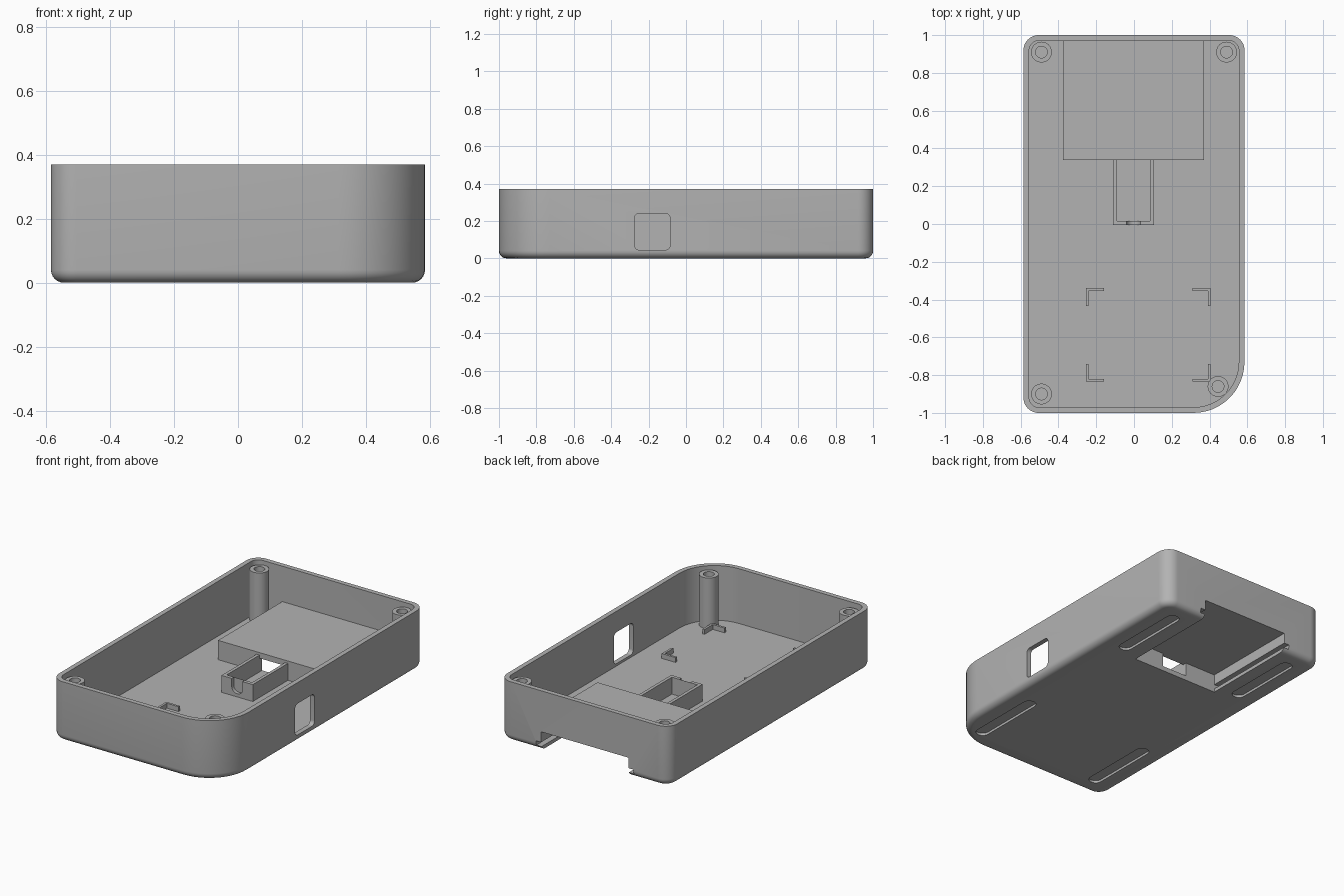
import bpy, bmesh, math
from mathutils import Matrix

cube = bpy.data.objects.get("Cube")
if cube:
    bpy.data.objects.remove(cube, do_unlink=True)

grey = bpy.data.materials.new("plain grey plastic")
grey.use_nodes = True
colour = (0.45, 0.45, 0.45, 1)
grey.diffuse_color = colour
grey.node_tree.nodes["Principled BSDF"].inputs["Base Color"].default_value = colour

HEIGHT, FLOOR = 0.37, 0.03


def rounded(x0, x1, y0, y1, radii, steps=12):
    """Rounded rectangle outline; radii run from back-right anticlockwise."""
    corners = [(x1, y1, -1, -1), (x0, y1, 1, -1), (x0, y0, 1, 1), (x1, y0, -1, 1)]
    pts = []
    for i, ((x, y, sx, sy), r) in enumerate(zip(corners, radii)):
        for k in range(steps + 1):
            a = math.pi / 2 * (i + k / steps)
            pts.append((x + sx * r + r * math.cos(a), y + sy * r + r * math.sin(a)))
    return pts


def prism(name, pts, z0, z1, fillet=0, matrix=None):
    """Extrude an outline upwards, optionally filleting its bottom rim."""
    bm = bmesh.new()
    base = bm.faces.new([bm.verts.new((x, y, z0)) for x, y in pts])
    rim = list(base.edges)
    out = bmesh.ops.extrude_face_region(bm, geom=[base], use_keep_orig=True)
    for v in out["geom"]:
        if isinstance(v, bmesh.types.BMVert):
            v.co.z = z1
    bmesh.ops.recalc_face_normals(bm, faces=bm.faces)
    if fillet:
        bmesh.ops.bevel(bm, geom=rim, offset=fillet, segments=6, profile=0.5,
                        affect='EDGES', clamp_overlap=True)
    if matrix:
        bm.transform(matrix)
    mesh = bpy.data.meshes.new(name)
    bm.to_mesh(mesh)
    bm.free()
    mesh.materials.append(grey)
    obj = bpy.data.objects.new(name, mesh)
    bpy.context.collection.objects.link(obj)
    return obj


def block(name, x0, x1, y0, y1, z0, z1):
    return prism(name, [(x0, y0), (x1, y0), (x1, y1), (x0, y1)], z0, z1)


def circle(x, y, r, n=32):
    return [(x + r * math.cos(2 * math.pi * k / n), y + r * math.sin(2 * math.pi * k / n))
            for k in range(n)]


def combine(obj, tool, operation='DIFFERENCE'):
    mod = obj.modifiers.new("bool", 'BOOLEAN')
    mod.operation, mod.object, mod.solver = operation, tool, 'EXACT'
    bpy.context.view_layer.objects.active = obj
    bpy.ops.object.modifier_apply(modifier=mod.name)
    bpy.data.objects.remove(tool, do_unlink=True)


# Open tray with one large rounded front corner
housing = prism("housing", rounded(-0.585, 0.585, -1, 1, (0.08, 0.08, 0.08, 0.27)),
                0, HEIGHT, fillet=0.04)
combine(housing, prism("cavity", rounded(-0.555, 0.555, -0.97, 0.97, (0.05, 0.05, 0.05, 0.24)),
                       FLOOR, 1))

# Raised battery bay at the back, hollow from below and open through the back wall
combine(housing, block("battery_bay", -0.375, 0.37, 0.34, 0.985, 0.015, 0.15), 'UNION')
combine(housing, block("bay_recess", -0.305, 0.295, 0.365, 1.1, -0.1, 0.115))
combine(housing, block("cover_groove", -0.34, 0.33, 0.365, 1.1, 0.022, 0.05))

# Latch channel in front of the bay
combine(housing, block("latch_channel", -0.11, 0.105, -0.005, 0.35, 0.02, 0.135), 'UNION')
combine(housing, block("channel_hollow", -0.09, 0.085, 0.017, 0.34, FLOOR, 0.3))
combine(housing, block("bay_opening", -0.09, 0.085, 0.3, 0.4, FLOOR, 0.115))

# Upright outlines are drawn flat, then stood up facing the front or the side
stand_front = Matrix.Rotation(math.pi / 2, 4, 'X')
stand_side = Matrix.Rotation(math.pi / 2, 4, 'Z') @ stand_front
combine(housing, prism("latch_slot", rounded(-0.04, 0.035, 0.05, 0.3, (0, 0, 0.037, 0.037)),
                       -0.016, 0.05, matrix=stand_front))
combine(housing, prism("side_window", rounded(-0.275, -0.085, 0.045, 0.24, [0.025] * 4),
                       0.5, 0.7, matrix=stand_side))

# Shallow slots for the feet on the underside
for x in (-0.43, 0.43):
    for y in (-0.65, 0.65):
        combine(housing, prism("foot_slot", rounded(x - 0.04, x + 0.04, y - 0.25, y + 0.25,
                                                    [0.0399] * 4), -0.1, 0.015))

parts = [housing]

# Hollow screw posts in the four corners
for label, x, y in (("back_right", -0.49, 0.91), ("back_left", 0.49, 0.91),
                    ("front_right", -0.49, -0.9), ("front_left", 0.445, -0.86)):
    post = prism(label + "_screw_post", circle(x, y, 0.055), 0.02, 0.345)
    combine(post, prism("screw_hole", circle(x, y, 0.031), 0.1, 1))
    parts.append(post)

# Low L-shaped brackets that locate a circuit board
for x, sx in ((-0.255, 1), (0.405, -1)):
    for y, sy in ((-0.34, -1), (-0.835, 1)):
        t, arm = 0.014, 0.095
        ell = [(0, 0), (arm, 0), (arm, t), (t, t), (t, arm), (0, arm)]
        parts.append(prism("board_bracket", [(x + sx * a, y + sy * b) for a, b in ell],
                           0.02, 0.06))

bpy.ops.object.select_all(action='DESELECT')
for p in parts:
    p.select_set(True)
bpy.context.view_layer.objects.active = housing
bpy.ops.object.shade_smooth_by_angle(angle=math.radians(30))
